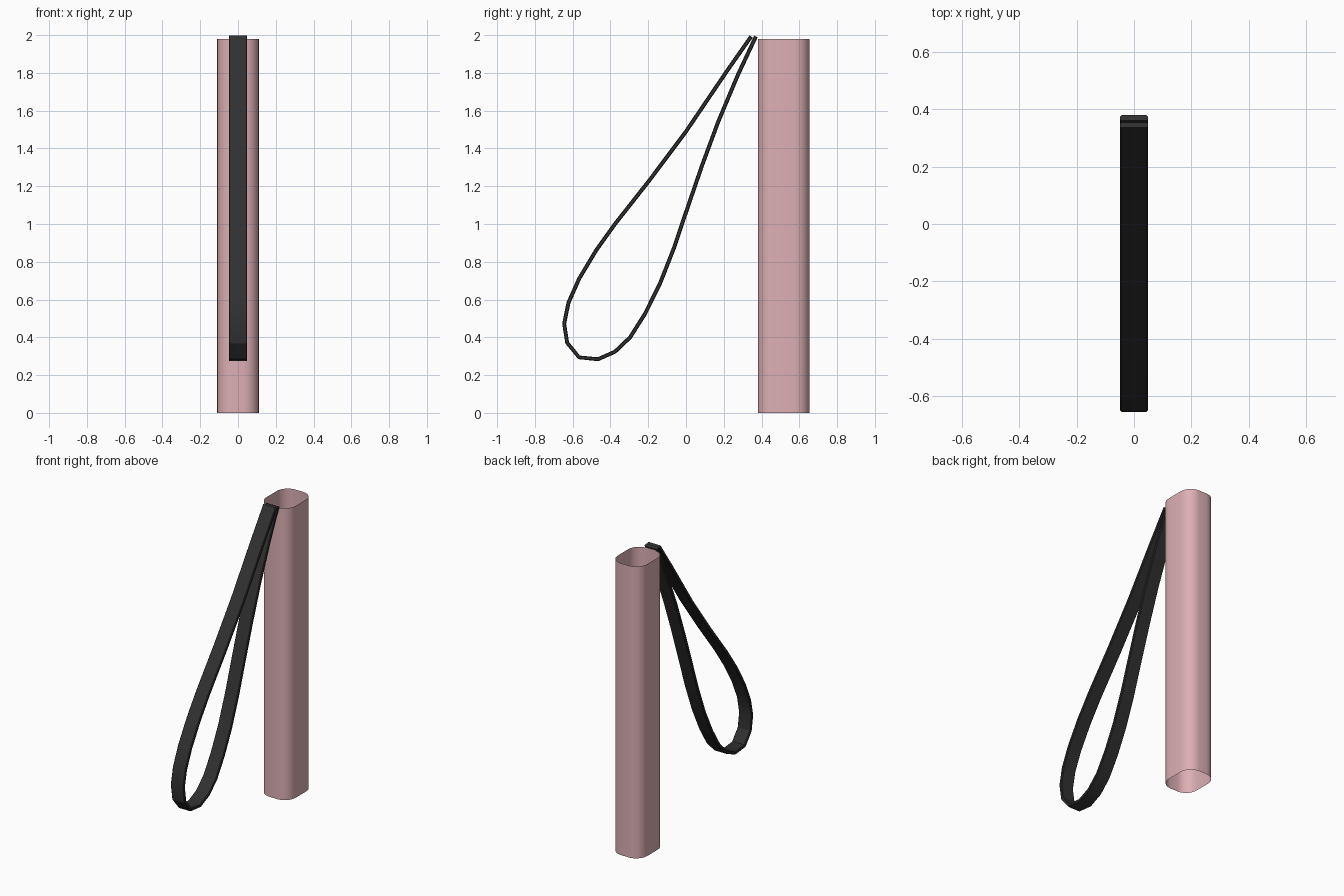
import bpy, bmesh, math
from mathutils import Vector

if "Cube" in bpy.data.objects:
    bpy.data.objects.remove(bpy.data.objects["Cube"])


def material(name, rgb):
    m = bpy.data.materials.new(name)
    m.diffuse_color = (*rgb, 1)
    m.use_nodes = True
    m.node_tree.nodes["Principled BSDF"].inputs["Base Color"].default_value = m.diffuse_color
    return m


def finish(name, bm, mat, angle):
    me = bpy.data.meshes.new(name)
    bm.to_mesh(me)
    bm.free()
    me.materials.append(mat)
    ob = bpy.data.objects.new(name, me)
    bpy.context.collection.objects.link(ob)
    bpy.context.view_layer.objects.active = ob
    ob.select_set(True)
    bpy.ops.object.shade_smooth_by_angle(angle=math.radians(angle))
    ob.select_set(False)
    return ob


pink = material("dusty pink", (0.72, 0.43, 0.46))
black = material("soft black", (0.03, 0.03, 0.03))

# Tube: open rounded-rectangle sleeve, a single thin wall
HX, HY, CY, R, TOP, SEG = 0.11, 0.1375, 0.5175, 0.082, 1.98, 8
outline = []
for q, (sx, sy) in enumerate([(1, 1), (-1, 1), (-1, -1), (1, -1)]):
    for i in range(SEG + 1):
        a = math.pi / 2 * (q + i / SEG)
        outline.append((sx * (HX - R) + R * math.cos(a),
                        CY + sy * (HY - R) + R * math.sin(a)))
bm = bmesh.new()
low = [bm.verts.new((x, y, 0)) for x, y in outline]
high = [bm.verts.new((x, y, TOP)) for x, y in outline]
n = len(outline)
for i in range(n):
    j = (i + 1) % n
    bm.faces.new((low[i], low[j], high[j], high[i]))
finish("tube", bm, pink, 40)

# Strap: flat band swept along a teardrop loop, with both ends at the top
path = [(0.345, 1.993), (0.21, 1.80), (0, 1.49), (-0.19, 1.236), (-0.376, 1.0),
        (-0.476, 0.86), (-0.566, 0.71), (-0.622, 0.584), (-0.645, 0.472),
        (-0.629, 0.371), (-0.566, 0.294), (-0.466, 0.284), (-0.376, 0.324),
        (-0.296, 0.40), (-0.217, 0.525), (-0.138, 0.684), (-0.063, 0.875),
        (0.005, 1.077), (0.085, 1.31), (0.17, 1.54), (0.275, 1.79), (0.37, 1.993)]
pts = [Vector(p) for p in path]
W, T, B = 0.048, 0.0105, 0.004   # half width, half thickness, edge chamfer
section = [(-W, -T + B), (-W + B, -T), (W - B, -T), (W, -T + B),
           (W, T - B), (W - B, T), (-W + B, T), (-W, T - B)]
bm = bmesh.new()
rings = []
for i, p in enumerate(pts):
    d0 = (p - pts[max(i - 1, 0)]).normalized()
    d1 = (pts[min(i + 1, len(pts) - 1)] - p).normalized()
    t = (d0 + d1).normalized()
    side = Vector((t.y, -t.x))
    rings.append([bm.verts.new((x, p.x + side.x * s, p.y + side.y * s))
                  for x, s in section])
for a, b in zip(rings, rings[1:]):
    for i in range(8):
        j = (i + 1) % 8
        bm.faces.new((a[i], a[j], b[j], b[i]))
bm.faces.new(rings[0])
bm.faces.new(rings[-1])
bmesh.ops.recalc_face_normals(bm, faces=bm.faces)
finish("strap", bm, black, 30)
